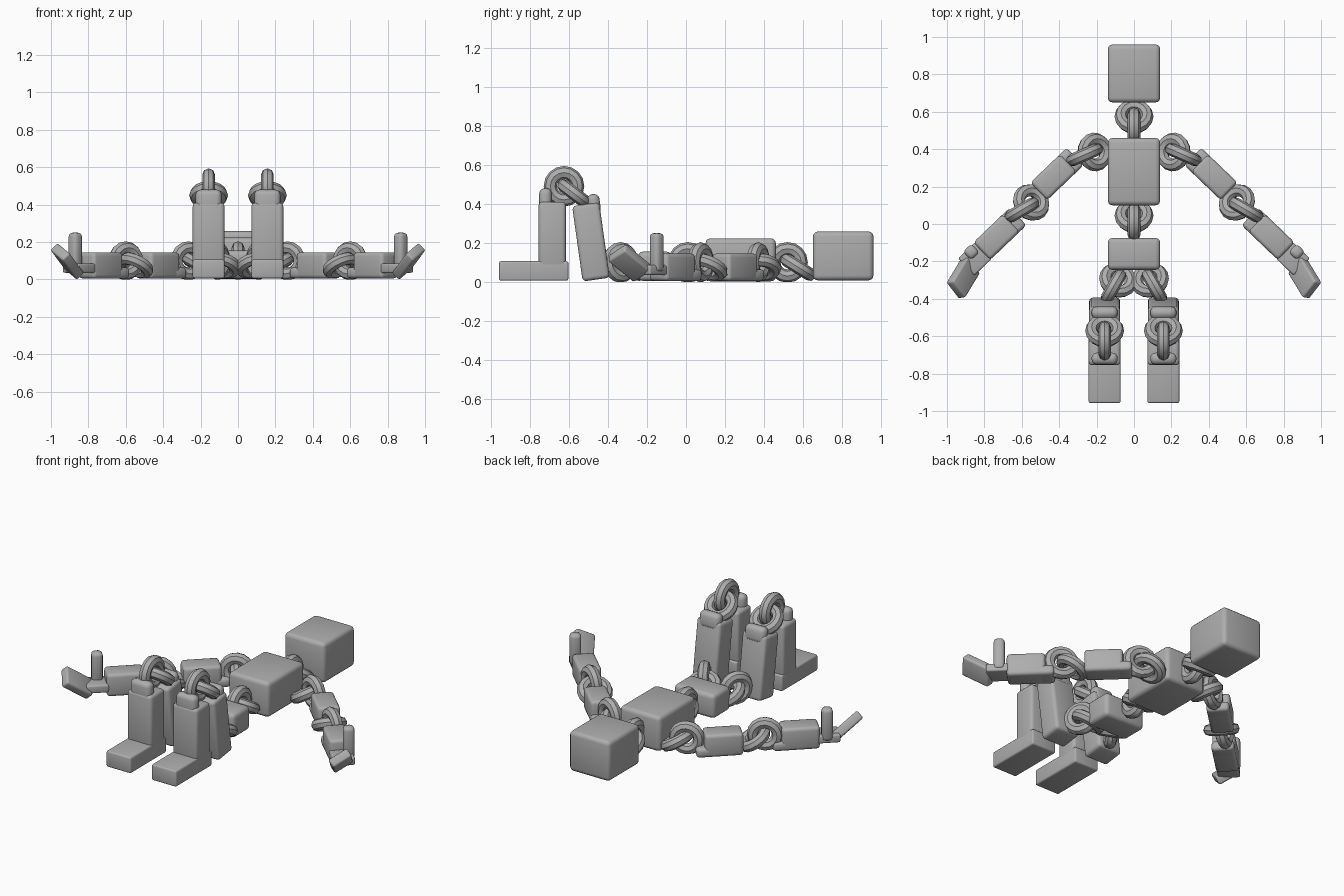
import bpy, bmesh, math
from mathutils import Vector, Matrix

cube = bpy.data.objects.get("Cube")
if cube:
    bpy.data.objects.remove(cube, do_unlink=True)

grey = bpy.data.materials.new("plain grey")
grey.use_nodes = True
grey.diffuse_color = (0.42, 0.42, 0.42, 1)
grey.node_tree.nodes["Principled BSDF"].inputs["Base Color"].default_value = (0.42, 0.42, 0.42, 1)


def frame(center, along, up):
    """Axes: x follows 'along', z is nearest to 'up'."""
    x = Vector(along).normalized()
    y = Vector(up).cross(x).normalized()
    m = Matrix((x, y, x.cross(y))).transposed().to_4x4()
    m.translation = Vector(center)
    return m


def finish(name, bm):
    """Cut flat at the ground, then make the object."""
    cut = bmesh.ops.bisect_plane(bm, geom=bm.verts[:] + bm.edges[:] + bm.faces[:],
                                 plane_co=(0, 0, 0), plane_no=(0, 0, -1), clear_outer=True)
    edges = [e for e in cut["geom_cut"] if isinstance(e, bmesh.types.BMEdge)]
    bmesh.ops.holes_fill(bm, edges=[e for e in edges if e.is_boundary], sides=0)
    bmesh.ops.recalc_face_normals(bm, faces=bm.faces[:])
    mesh = bpy.data.meshes.new(name)
    bm.to_mesh(mesh)
    bm.free()
    mesh.materials.append(grey)
    ob = bpy.data.objects.new(name, mesh)
    bpy.context.collection.objects.link(ob)
    bpy.ops.object.select_all(action="DESELECT")
    ob.select_set(True)
    bpy.context.view_layer.objects.active = ob
    bpy.ops.object.shade_smooth_by_angle(angle=math.radians(40))
    return ob


def block(name, center, size, along=(1, 0, 0), up=(0, 0, 1), bevel=0.02):
    bm = bmesh.new()
    bmesh.ops.create_cube(bm, size=1)
    bmesh.ops.scale(bm, vec=size, verts=bm.verts)
    if bevel:
        bmesh.ops.bevel(bm, geom=bm.edges[:], offset=bevel, segments=3, profile=0.5, affect="EDGES")
    bm.transform(frame(center, along, up))
    return finish(name, bm)


def ring(name, center, along, up, major=0.07, tube=0.034, steps=16, sides=8):
    """Chain link lying in the plane of 'along' and its sideways axis."""
    bm = bmesh.new()
    loops = []
    for i in range(steps):
        turn = Matrix.Rotation(math.tau * i / steps, 3, "Z")
        loops.append([bm.verts.new(turn @ Vector((major + tube * math.cos(math.tau * j / sides), 0,
                                                  tube * math.sin(math.tau * j / sides))))
                      for j in range(sides)])
    for i in range(steps):
        a, b = loops[i], loops[(i + 1) % steps]
        for j in range(sides):
            k = (j + 1) % sides
            bm.faces.new((a[j], b[j], b[k], a[k]))
    bm.transform(frame(center, along, up))
    return finish(name, bm)


def upright_ring(name, center, heading):
    h = Vector(heading)
    return ring(name, center, h, h.cross(Vector((0, 0, 1))))


def leaning_ring(name, center, heading):
    """Low at its own block, rising along the heading."""
    h = Vector(heading).normalized()
    return ring(name, center, h + Vector((0, 0, 0.62)), (0, 0, 1))


# Head, torso and pelvis
block("head", (0, 0.805, 0.133), (0.28, 0.31, 0.25), bevel=0.025)
block("torso", (0, 0.28, 0.113), (0.28, 0.36, 0.22), bevel=0.025)
block("pelvis", (0, -0.16, 0.08), (0.28, 0.17, 0.15), bevel=0.025)

# Neck and waist links
leaning_ring("neck_leaning_link", (0, 0.575, 0.075), (0, -1, 0))
upright_ring("neck_upright_link", (0, 0.52, 0.1), (0, 1, 0))
leaning_ring("waist_leaning_link", (0, 0.045, 0.075), (0, -1, 0))
upright_ring("waist_upright_link", (0, 0.01, 0.1), (0, 1, 0))

for s, side in ((1, "left"), (-1, "right")):
    arm = Vector((s * 0.72, -0.69, 0))

    # Shoulder and elbow links
    leaning_ring(side + "_shoulder_leaning_link", (s * 0.21, 0.385, 0.075), (s, -0.1, 0))
    upright_ring(side + "_shoulder_upright_link", (s * 0.265, 0.37, 0.1), (s * 0.92, -0.4, 0))
    leaning_ring(side + "_elbow_leaning_link", (s * 0.55, 0.115, 0.075), arm)
    upright_ring(side + "_elbow_upright_link", (s * 0.6, 0.075, 0.1), (s * 0.86, -0.5, 0))

    # Arm blocks, each with a low lip toward the shoulder
    for part, x, y in (("upper_arm", 0.43, 0.25), ("forearm", 0.735, -0.07)):
        mid = Vector((s * x, y, 0.075))
        block(f"{side}_{part}", mid, (0.22, 0.13, 0.14), arm)
        block(f"{side}_{part}_lip", mid - arm * 0.11 - Vector((0, 0, 0.04)),
              (0.1, 0.13, 0.06), arm)

    # Hand: tilted palm, raised fingers and thumb
    palm_up = (s * 0.45, -0.45, 0.77)
    block(side + "_palm", (s * 0.85, -0.185, 0.06), (0.13, 0.125, 0.05), arm, palm_up, 0.01)
    reach = Vector((s * 0.085, -0.14, 0.115))
    width = Vector((s * -0.075, -0.06, -0.07))
    face = reach.cross(width) * s
    block(side + "_fingers", (s * 0.913, -0.288, 0.096), (0.19, 0.125, 0.055), reach,
          face if face.z > 0 else -face, 0.012)
    block(side + "_thumb", (s * 0.87, -0.15, 0.15), (0.2, 0.064, 0.064), (0, 0, 1), arm, 0.022)

    # Hip and knee links
    x = s * 0.157
    leaning_ring(side + "_hip_leaning_link", (s * 0.085, -0.3, 0.075), (s * 0.4, -0.9, 0))
    upright_ring(side + "_hip_upright_link", (s * 0.11, -0.335, 0.1), (s * 0.5, -0.87, 0))
    upright_ring(side + "_knee_upright_link", (x, -0.625, 0.49), (0, 1, 0))
    ring(side + "_knee_leaning_link", (x, -0.57, 0.45), (0, -0.8, 0.6), (0, 0.6, 0.8))

    # Thigh leaning forward, with its rear lip
    lean = Vector((0, -0.14, 1)).normalized()
    block(side + "_thigh", (x, -0.487, 0.205), (0.39, 0.165, 0.14), lean, (0, 1, 0))
    block(side + "_thigh_lip", (x, -0.472, 0.4), (0.1, 0.14, 0.064), lean, (0, 1, 0), 0.028)

    # Shin with its front lip, and foot
    block(side + "_shin", (x, -0.685, 0.24), (0.17, 0.14, 0.34))
    block(side + "_shin_lip", (x, -0.72, 0.41), (0.14, 0.064, 0.14), bevel=0.028)
    block(side + "_foot", (x, -0.78, 0.056), (0.17, 0.355, 0.1), bevel=0.01)
